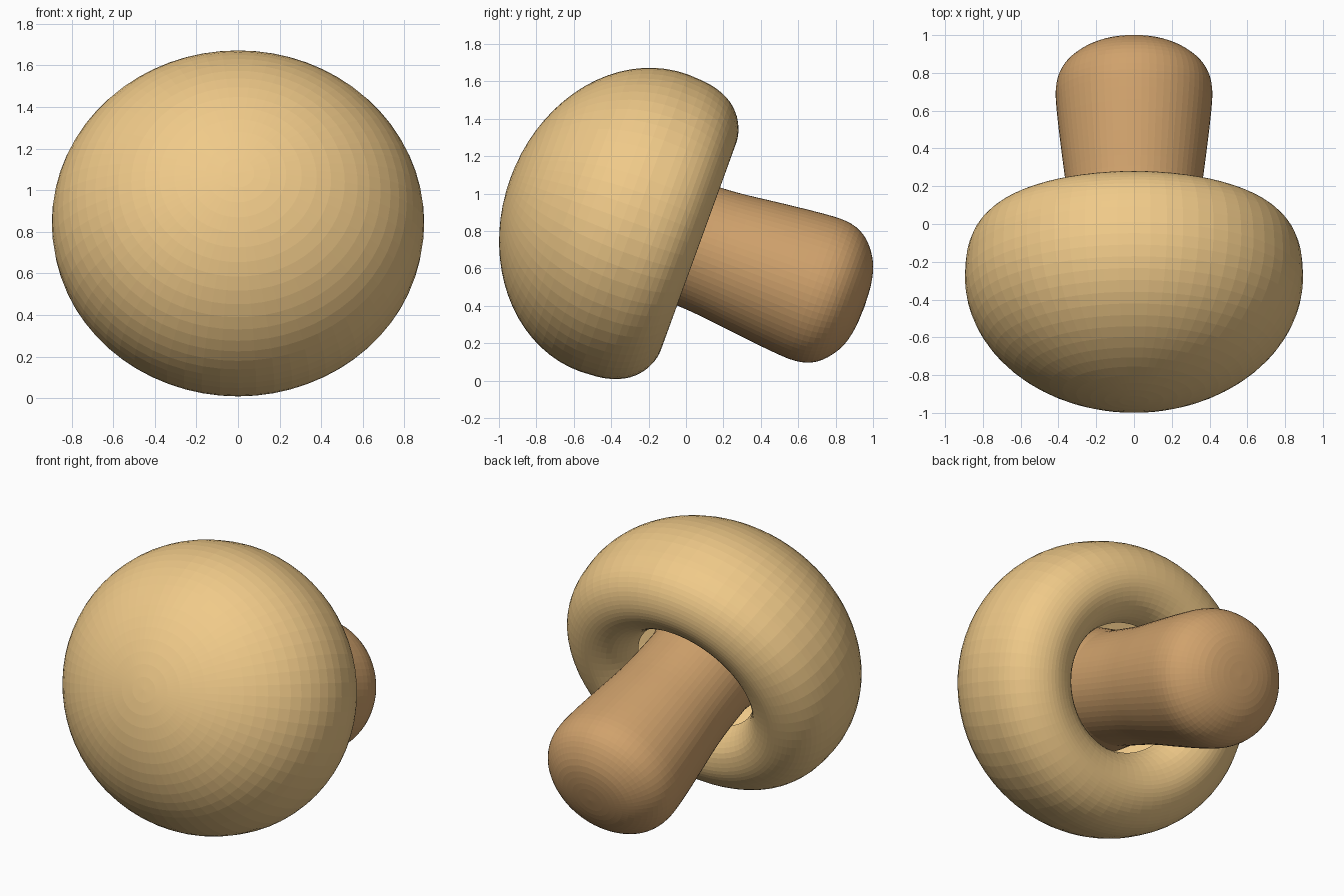
import bpy, bmesh, math
from mathutils import Vector

if "Cube" in bpy.data.objects:
    bpy.data.objects.remove(bpy.data.objects["Cube"])

TILT = math.radians(70)
ORIGIN = (0, 0.238, 0.655)
SEGMENTS = 64


def smooth_path(pts, steps):
    """Catmull-Rom curve through the profile points."""
    p = [Vector(q) for q in pts]
    p = [2 * p[0] - p[1]] + p + [2 * p[-1] - p[-2]]
    out = []
    for a, b, c, d in zip(p, p[1:], p[2:], p[3:]):
        for i in range(steps):
            t = i / steps
            out.append(0.5 * (2 * b + (c - a) * t + (2 * a - 5 * b + 4 * c - d) * t * t
                              + (3 * b - a - 3 * c + d) * t ** 3))
    return out + [p[-2]]


def revolve(name, profile, x_scale, color):
    """Spin a (radius, height) profile, ordered bottom to top, around the tilted axis."""
    bm = bmesh.new()
    rings = []
    for r, h in profile:
        if r < 1e-4:
            rings.append([bm.verts.new((0, 0, h))] * SEGMENTS)
        else:
            rings.append([bm.verts.new((r * x_scale * math.cos(math.tau * i / SEGMENTS),
                                        r * math.sin(math.tau * i / SEGMENTS), h))
                          for i in range(SEGMENTS)])
    for lo, hi in zip(rings, rings[1:]):
        for i in range(SEGMENTS):
            j = (i + 1) % SEGMENTS
            quad = list(dict.fromkeys((lo[i], lo[j], hi[j], hi[i])))
            bm.faces.new(quad)
    me = bpy.data.meshes.new(name)
    bm.to_mesh(me)
    bm.free()
    ob = bpy.data.objects.new(name, me)
    bpy.context.collection.objects.link(ob)
    ob.location = ORIGIN
    ob.rotation_euler = (TILT, 0, 0)
    mat = bpy.data.materials.new(name + "_color")
    mat.diffuse_color = color
    mat.use_nodes = True
    mat.node_tree.nodes["Principled BSDF"].inputs["Base Color"].default_value = mat.diffuse_color
    me.materials.append(mat)
    return ob


# Cap: hollow underside, rolled rim, then an elliptical dome
rim = smooth_path([(0.37, 0.36), (0.40, 0.29), (0.46, 0.222), (0.54, 0.188), (0.61, 0.183),
                   (0.68, 0.203), (0.745, 0.245), (0.80, 0.315), (0.835, 0.42), (0.845, 0.55)], 3)
dome = [(0.845 * math.cos(a), 0.55 + 0.7025 * math.sin(a))
        for a in (math.pi / 2 * i / 18 for i in range(1, 19))]
revolve("cap", [tuple(p) for p in rim] + dome, 1.06, (0.87, 0.59, 0.25, 1))

# Stem: rounded flared foot, narrowing up into the cap
stem = smooth_path([(0, -0.762), (0.12, -0.755), (0.23, -0.728), (0.32, -0.67), (0.375, -0.60),
                    (0.398, -0.51), (0.393, -0.38), (0.368, -0.145), (0.345, 0.05),
                    (0.335, 0.2), (0.33, 0.40), (0.33, 0.6), (0, 0.62)], 3)
revolve("stem", [(max(p[0], 0), p[1]) for p in stem], 1.04, (0.63, 0.36, 0.15, 1))
